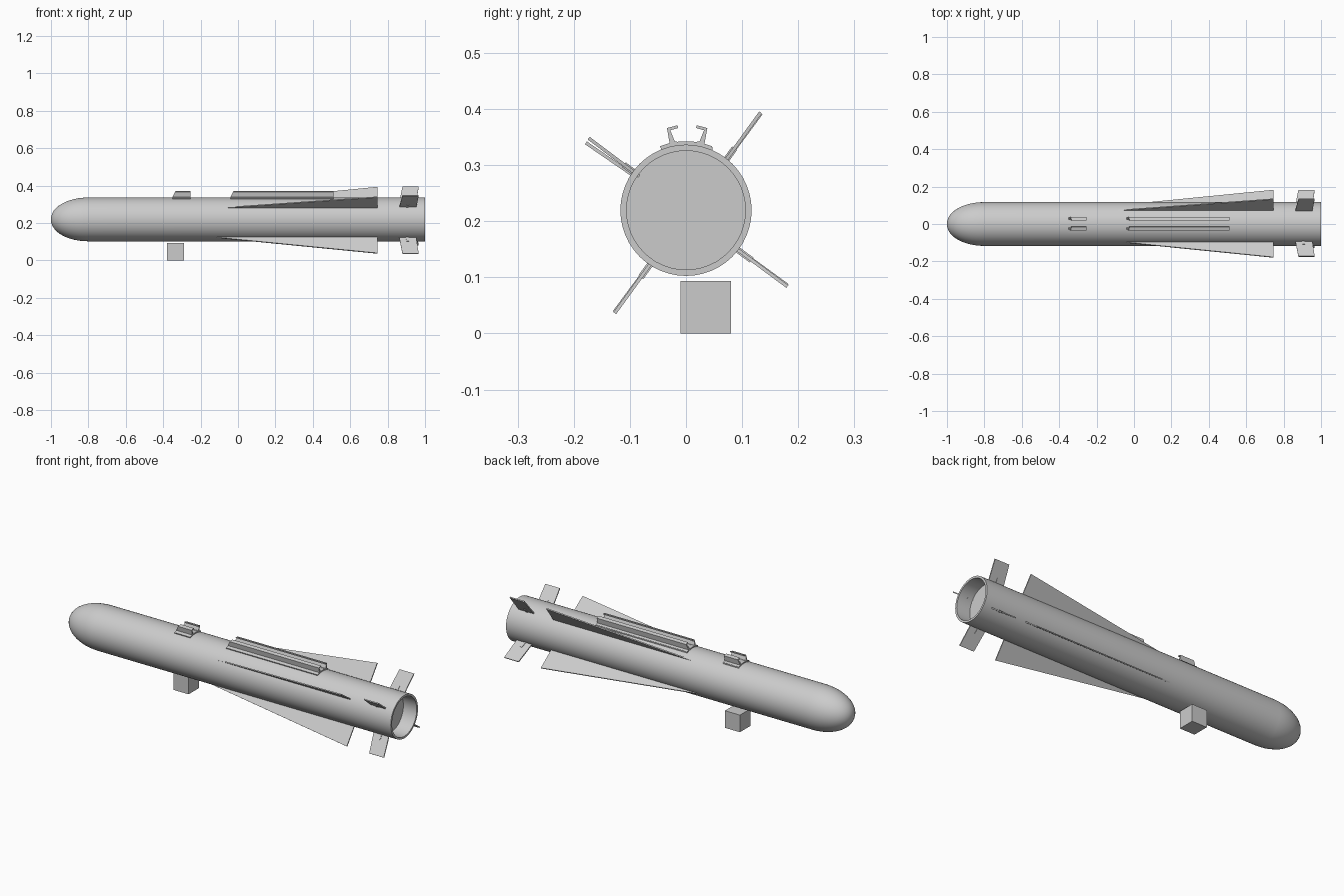
import bpy, bmesh, math
from mathutils import Matrix, Vector

if "Cube" in bpy.data.objects:
    bpy.data.objects.remove(bpy.data.objects["Cube"])

CZ = 0.2195   # height of the body axis
R = 0.117     # body radius


def make_object(name, bm, smooth=False):
    bmesh.ops.recalc_face_normals(bm, faces=bm.faces)
    me = bpy.data.meshes.new(name)
    bm.to_mesh(me)
    bm.free()
    ob = bpy.data.objects.new(name, me)
    bpy.context.collection.objects.link(ob)
    if smooth:
        bpy.ops.object.select_all(action='DESELECT')
        ob.select_set(True)
        bpy.context.view_layer.objects.active = ob
        bpy.ops.object.shade_smooth_by_angle(angle=math.radians(35))
    return ob


def prism(name, outline, depth):
    """Close an outline of 3D points and extrude it along a depth vector."""
    bm = bmesh.new()
    face = bm.faces.new([bm.verts.new(p) for p in outline])
    ext = bmesh.ops.extrude_face_region(bm, geom=[face])
    moved = [v for v in ext['geom'] if isinstance(v, bmesh.types.BMVert)]
    bmesh.ops.translate(bm, verts=moved, vec=depth)
    return make_object(name, bm)


def radial_plate(name, outline, thick, angle):
    """Plate drawn in (x, radius), turned around the body axis."""
    pts = [(x, r, -thick / 2) for x, r in outline]
    ob = prism(name, pts, Vector((0, 0, thick)))
    ob.data.transform(Matrix.Translation((0, 0.003, 0.215)) @
                      Matrix.Rotation(math.radians(angle), 4, 'X'))
    return ob


# Body: rounded nose, long tube, recessed open tail
profile = [(-1, 0)]
for i in range(1, 13):
    a = math.pi / 2 * i / 12
    profile.append((-0.8 - 0.2 * math.cos(a), R * math.sin(a) ** 0.95))
profile += [(1, R), (1, 0.106), (0.92, 0.106), (0.92, 0)]
bm = bmesh.new()
vs = [bm.verts.new((x, 0, r)) for x, r in profile]
edges = [bm.edges.new(p) for p in zip(vs, vs[1:])]
bmesh.ops.spin(bm, geom=vs + edges, cent=(0, 0, 0), axis=(1, 0, 0),
               angle=2 * math.pi, steps=48)
bmesh.ops.remove_doubles(bm, verts=bm.verts, dist=1e-5)
bmesh.ops.translate(bm, verts=bm.verts, vec=(0, 0, CZ))
make_object("body", bm, smooth=True)

# Long triangular wings, swept tail fins and their hinge blocks
wing = [(-0.14, 0.112), (0.745, 0.22), (0.745, 0.108), (-0.14, 0.108)]
fin = [(0.861, 0.108), (0.879, 0.221), (0.966, 0.221), (0.952, 0.108)]
hinge = [(0.896, 0.108), (0.902, 0.142), (0.915, 0.142), (0.91, 0.108)]
wing_angles = (53.5, 145.5, 233.5, 324)
fin_angles = (54, 143, 234, 323.5)
for i in range(4):
    radial_plate(f"wing_{i + 1}", wing, 0.006, wing_angles[i])
    radial_plate(f"tail_fin_{i + 1}", fin, 0.006, fin_angles[i])
    radial_plate(f"fin_hinge_{i + 1}", hinge, 0.011, fin_angles[i])

# Mounting rails: hooked section with a foot, front end raked back
section = [(0.018, 0.329), (0.045, 0.326), (0.045, 0.332), (0.031, 0.338),
           (0.036, 0.366), (0.017, 0.371), (0.016, 0.366), (0.03, 0.362),
           (0.022, 0.342), (0.018, 0.342)]
for label, x0, x1 in (("front", -0.35, -0.255), ("rear", -0.04, 0.51)):
    for side, s in (("left", -1), ("right", 1)):
        pts = [(x0, 0.002 + s * y, z) for y, z in section]
        rail = prism(f"{label}_rail_{side}", pts, Vector((x1 - x0, 0, 0)))
        for v in rail.data.vertices:
            if v.co.x < x0 + 0.01:
                v.co.x += max(0, v.co.z - 0.34) * 0.5
    # Curved saddle joining both rails to the body
    arc = [math.radians(a) for a in range(-22, 23, 4)]
    pts = [(x0, (R + 0.006) * math.sin(a), CZ + (R + 0.006) * math.cos(a)) for a in arc]
    pts += [(x0, (R - 0.005) * math.sin(a), CZ + (R - 0.005) * math.cos(a)) for a in reversed(arc)]
    prism(f"{label}_rail_saddle", pts, Vector((x1 - x0, 0, 0)))

# Loose block beneath the body
prism("lower_block", [(-0.38, -0.01, 0), (-0.29, -0.01, 0), (-0.29, 0.08, 0), (-0.38, 0.08, 0)],
      Vector((0, 0, 0.093)))
